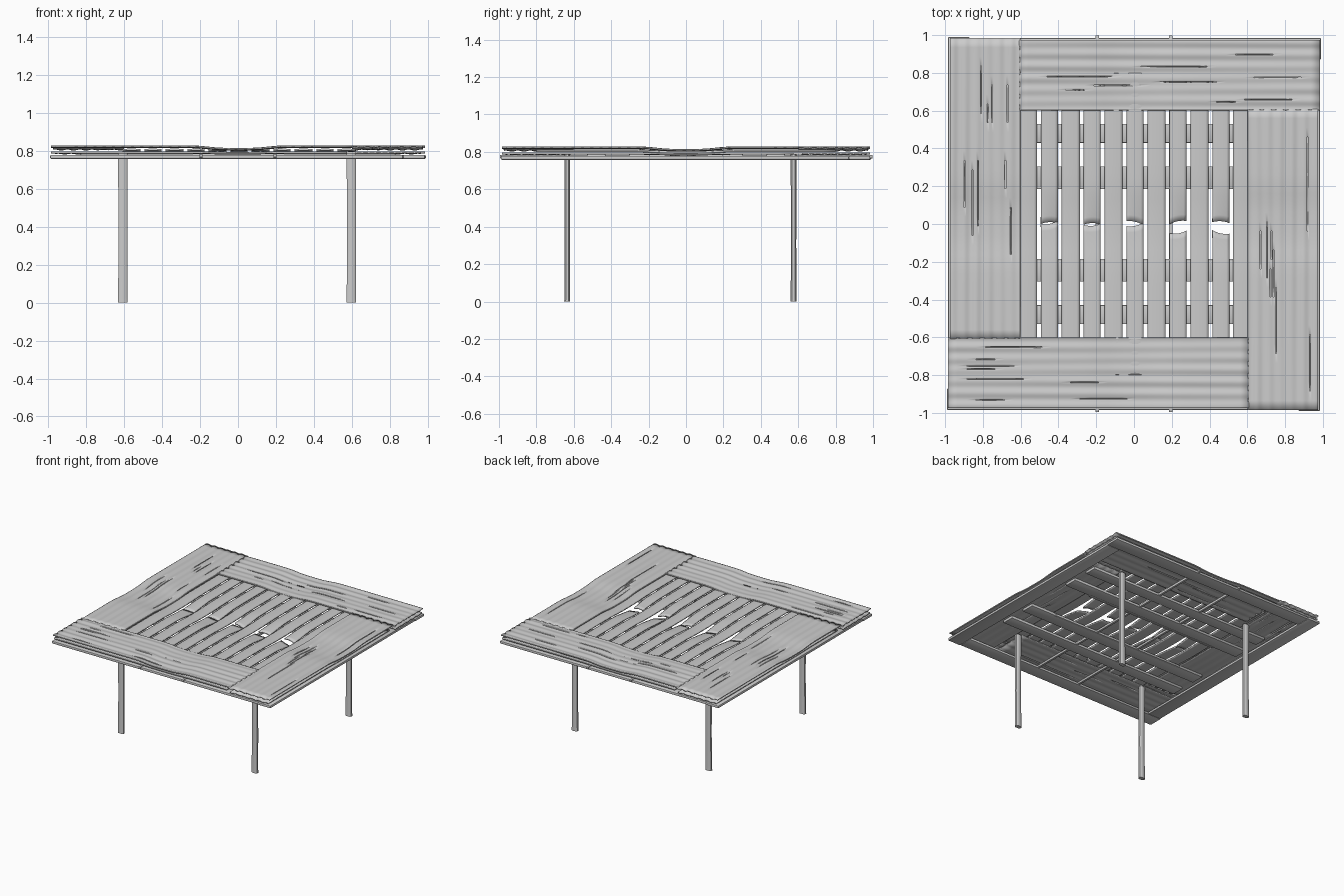
import bpy, bmesh, math, random
from mathutils import Matrix

if "Cube" in bpy.data.objects:
    bpy.data.objects.remove(bpy.data.objects["Cube"])

random.seed(7)


def finish(name, bm, smooth=True):
    me = bpy.data.meshes.new(name)
    bm.to_mesh(me)
    bm.free()
    ob = bpy.data.objects.new(name, me)
    bpy.context.collection.objects.link(ob)
    if smooth:
        bpy.context.view_layer.objects.active = ob
        ob.select_set(True)
        bpy.ops.object.shade_smooth_by_angle(angle=math.radians(40))
        ob.select_set(False)
    return ob


def sheet(name, nu, nv, pos, thick, splits=0, turn=0):
    """Solid board from a grid: pos(u, v) gives the top surface; splits are cracks along u."""
    bm = bmesh.new()
    rows = [[bm.verts.new(pos(i / nu, j / nv)) for j in range(nv + 1)] for i in range(nu + 1)]
    gone = set()
    for _ in range(splits):
        j = random.randrange(3, nv - 3)
        n = random.randrange(2, 8)
        i = random.randrange(1, nu - n - 1)
        gone |= {(k, j) for k in range(i, i + n)}
    for i in range(nu):
        for j in range(nv):
            if (i, j) not in gone:
                bm.faces.new((rows[i][j], rows[i + 1][j], rows[i + 1][j + 1], rows[i][j + 1]))
    bm.verts.ensure_lookup_table()
    bmesh.ops.delete(bm, geom=[v for v in bm.verts if not v.link_faces], context='VERTS')
    bmesh.ops.recalc_face_normals(bm, faces=bm.faces)
    bm.normal_update()
    if sum(f.normal.z for f in bm.faces) < 0:
        bmesh.ops.reverse_faces(bm, faces=bm.faces[:])
    bmesh.ops.rotate(bm, verts=bm.verts, cent=(0, 0, 0), matrix=Matrix.Rotation(turn, 3, 'Z'))
    ob = finish(name, bm)
    mod = ob.modifiers.new("thickness", 'SOLIDIFY')
    mod.thickness = thick
    mod.offset = -1
    return ob


def box(name, x0, x1, y0, y1, z0, z1, bevel=0.004, turn=0):
    bm = bmesh.new()
    bmesh.ops.create_cube(bm, size=1)
    for v in bm.verts:
        v.co = ((x0 + x1) / 2 + v.co.x * (x1 - x0),
                (y0 + y1) / 2 + v.co.y * (y1 - y0),
                (z0 + z1) / 2 + v.co.z * (z1 - z0))
    bmesh.ops.bevel(bm, geom=bm.edges[:], offset=bevel, segments=2, affect='EDGES', profile=0.5)
    bmesh.ops.rotate(bm, verts=bm.verts, cent=(0, 0, 0), matrix=Matrix.Rotation(turn, 3, 'Z'))
    return finish(name, bm)


def sag(s):
    return 0.013 * math.exp(-(s / 0.17) ** 4)


# Wide grooved border boards, laid in a pinwheel and sagging at mid length
def border_top(u, v):
    x = -0.985 + 1.595 * u
    y = -0.975 + 0.372 * v
    ridge = 0.0022 * math.sin(v * 12 * math.pi) + 0.001 * math.sin(v * 31 + 3 * u)
    return (x, y, 0.8255 + ridge - sag(x))


# Second layer of border boards beneath
def border_under(u, v):
    x = -0.985 + 1.56 * u
    y = -0.965 + 0.345 * v
    return (x, y, 0.796 + 0.002 * math.sin(v * 10 * math.pi) - 0.3 * sag(x))


sides = ("front", "right", "back", "left")
for k, side in enumerate(sides):
    a = k * math.pi / 2
    sheet(side + "_border_board", 32, 64, border_top, 0.008, 9, a)
    sheet(side + "_lower_board", 20, 50, border_under, 0.009, 6, a)
    # Outer rim strip at the bottom of the top
    box(side + "_rim", -0.99, 0.87, -0.985, -0.87, 0.758, 0.779, 0.006, a)


# Centre slats: every second one is snapped in the middle
def slat(name, xc, w, ya, yb, broken=0):
    skew = random.uniform(-0.012, 0.012)

    def pos(u, v):
        t = 2 * v - 1
        y = ya + (yb - ya) * u
        droop = 0.0
        if broken:
            near = max(0.0, 1 - abs(y - ya) / 0.22)
            droop = near ** 2 * (0.012 + 0.007 * t)
            y += (1 - u) ** 4 * (skew * t - 0.008 * t * t * broken)
        return (xc + t * w / 2, y, 0.809 + 0.003 * (1 - t * t) - droop - 0.5 * sag(y))
    sheet(name, 24, 6, pos, 0.01)


breaks = {1: (0.01, 0.0), 3: (0.005, -0.01), 5: (0.012, -0.01), 7: (0.015, -0.05), 9: (0.015, -0.05)}
for i in range(11):
    xc = -0.562 + 0.1135 * i
    if i in breaks:
        hi, lo = breaks[i]
        slat(f"broken_slat_back_{i}", xc, 0.09, hi, 0.8, 1)
        slat(f"broken_slat_front_{i}", xc, 0.09, lo, -0.8, -1)
    else:
        slat(f"slat_{i}", xc, 0.096, -0.8, 0.8)

# Cross planks carrying the slats
for i, (yc, w) in enumerate(((-0.48, 0.1), (-0.25, 0.11), (0.25, 0.11), (0.48, 0.1))):
    box(f"cross_plank_{i}", -0.83, 0.83, yc - w / 2, yc + w / 2, 0.764, 0.786)

# Thin square rods running both ways
for s in (-1, 1):
    box("long_rod", s * 0.195 - 0.009, s * 0.195 + 0.009, -0.995, 0.998, 0.766, 0.784, 0.002)
    box("cross_rod", -0.6, 0.6, s * 0.195 - 0.009, s * 0.195 + 0.009, 0.760, 0.778, 0.002)

# Rough-hewn legs
for fx, xc in (("left", -0.608), ("right", 0.597)):
    for fy, yc in (("front", -0.635), ("back", 0.575)):
        def ring(z, k, dx):
            return [(xc + dx + k * 0.025 * cx, yc + k * 0.0155 * cy, z)
                    for cx, cy in ((-1, -.5), (-.6, -1), (.6, -1), (1, -.5),
                                   (1, .5), (.6, 1), (-.6, 1), (-1, .5))]
        bm = bmesh.new()
        rings = [[bm.verts.new(p) for p in ring(*r)] for r in
                 ((0.0, 1.04, 0), (0.03, 0.98, 0), (0.3, 0.93, 0.002),
                  (0.55, 0.95, 0.001), (0.79, 1.0, 0))]
        for lo, hi in zip(rings, rings[1:]):
            for j in range(8):
                bm.faces.new((lo[j], lo[(j + 1) % 8], hi[(j + 1) % 8], hi[j]))
        bm.faces.new(rings[0][::-1])
        bm.faces.new(rings[-1])
        finish(f"{fy}_{fx}_leg", bm)
